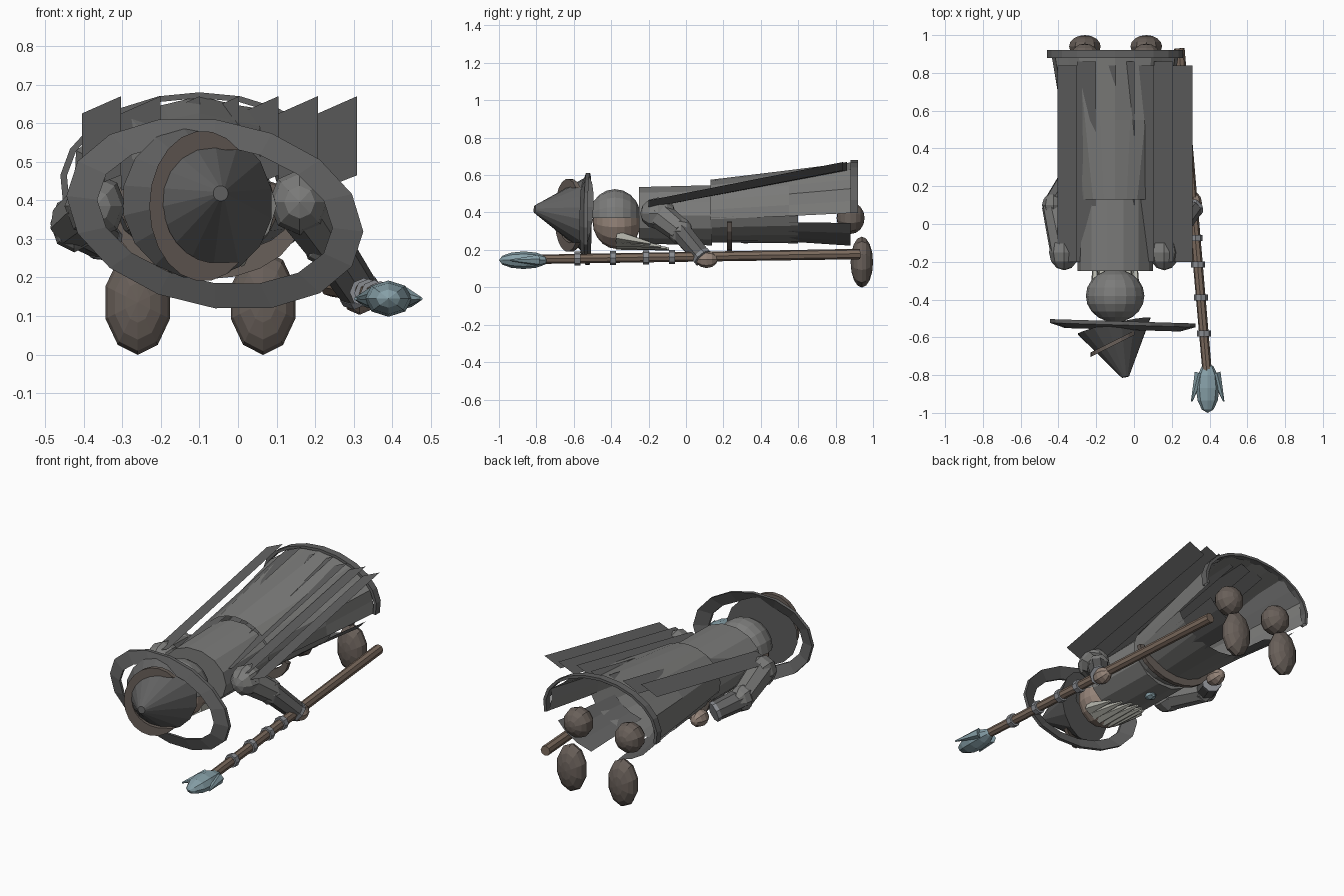
import bpy, bmesh, math
from mathutils import Vector, Matrix

if "Cube" in bpy.data.objects:
    bpy.data.objects.remove(bpy.data.objects["Cube"])


def mat(name, r, g, b):
    m = bpy.data.materials.new(name)
    m.diffuse_color = (r, g, b, 1)
    m.use_nodes = True
    m.node_tree.nodes["Principled BSDF"].inputs["Base Color"].default_value = m.diffuse_color
    return m


CLOTH = mat("cloth", .2, .2, .195)
DARK = mat("dark_cloth", .12, .12, .12)
LEATHER = mat("leather", .14, .115, .1)
WOOD = mat("wood", .2, .145, .11)
SKIN = mat("skin", .3, .23, .19)
BEARD = mat("beard", .45, .45, .4)
METAL = mat("metal", .25, .26, .28)
CRYSTAL = mat("crystal", .24, .35, .39)


def finish(name, bm, m):
    bmesh.ops.recalc_face_normals(bm, faces=bm.faces)
    me = bpy.data.meshes.new(name)
    bm.to_mesh(me)
    bm.free()
    me.materials.append(m)
    ob = bpy.data.objects.new(name, me)
    bpy.context.collection.objects.link(ob)
    return ob


def blob(name, loc, size, m, seg=10, rings=7, cut=None):
    # ellipsoid with poles along y, optionally keeping only z above the centre
    bm = bmesh.new()
    bmesh.ops.create_uvsphere(bm, u_segments=seg, v_segments=rings, radius=1)
    bmesh.ops.rotate(bm, verts=bm.verts, matrix=Matrix.Rotation(math.pi / 2, 3, 'X'))
    if cut is not None:
        bmesh.ops.bisect_plane(bm, geom=bm.verts[:] + bm.edges[:] + bm.faces[:],
                               plane_co=(0, 0, cut), plane_no=(0, 0, -1), clear_outer=True)
    bmesh.ops.scale(bm, verts=bm.verts, vec=size)
    bmesh.ops.translate(bm, verts=bm.verts, vec=loc)
    return finish(name, bm, m)


def rod(name, a, b, r1, r2, m, seg=8):
    # tapered cylinder between two points
    a, b = Vector(a), Vector(b)
    bm = bmesh.new()
    bmesh.ops.create_cone(bm, cap_ends=True, segments=seg, radius1=r1, radius2=r2, depth=(b - a).length)
    q = Vector((0, 0, 1)).rotation_difference(b - a)
    bmesh.ops.transform(bm, verts=bm.verts, matrix=Matrix.Translation((a + b) / 2) @ q.to_matrix().to_4x4())
    return finish(name, bm, m)


def loft(name, sections, m, seg=14, caps=False, arc=(0, 360)):
    # elliptical sections (x, y, z, radius x, radius z, pleat) along y
    bm = bmesh.new()
    full = arc[1] - arc[0] > 359
    n = seg if full else seg + 1
    rows = []
    for x, y, z, rx, rz, pleat in sections:
        row = []
        for i in range(n):
            t = math.radians(arc[0] + (arc[1] - arc[0]) * i / seg)
            k = 1 - pleat * (i % 2)
            row.append(bm.verts.new((x + rx * k * math.cos(t), y, z + rz * k * math.sin(t))))
        rows.append(row)
    for a, b in zip(rows, rows[1:]):
        for i in range(seg):
            j = (i + 1) % n
            bm.faces.new((a[i], a[j], b[j], b[i]))
    if caps:
        bm.faces.new(rows[0])
        bm.faces.new(rows[-1])
    return finish(name, bm, m)


# robe: torso, skirt with a shorter front, two front flaps and a hem at the back
loft("robe_torso", [(-.1, -.25, .385, .2, .155, 0), (-.1, .14, .385, .2, .165, 0)], CLOTH, 14, True)
top = (-.1, .13, .4, .21, .175, 0)
mid = (-.1, .55, .423, .285, .203, .04)
low = (-.1, .9, .445, .345, .225, .06)
loft("robe_skirt_back", [top, mid, low], CLOTH, 12, arc=(-12, 192))
loft("robe_skirt_front", [(-.1, .13, .4, .21, .16, 0), (-.1, .6, .425, .285, .19, 0)],
     CLOTH, 8, arc=(190, 350))
for a in (205, 285):
    loft("front_flap", [(-.1, .45, .42, .26, .175, 0), (-.1, .88, .44, .325, .225, 0)],
         DARK, 3, arc=(a, a + 50))
loft("robe_hem", [(-.1, .88, .445, .345, .22, 0), (-.1, .88, .445, .362, .235, 0),
                  (-.1, .92, .445, .362, .235, 0), (-.1, .92, .445, .345, .22, 0),
                  (-.1, .88, .445, .345, .22, 0)], DARK, 12, arc=(-12, 192))

# cape made of overlapping tilted strips
for i in range(7):
    x = -.405 + .102 * i
    bm = bmesh.new()
    y1 = .84 + .02 * (i % 2)
    pts = [(x, -.2, .425), (x + .102, -.2, .465), (x + .102, y1, .67), (x, y1, .625)]
    bm.faces.new([bm.verts.new(p) for p in pts])
    finish("cape_strip", bm, DARK)

# crescent belt plate hanging in front of the waist
loft("belt", [(-.08, .22, .36, .245, .165, 0), (-.08, .245, .36, .245, .165, 0),
              (-.08, .245, .36, .215, .1, 0), (-.08, .22, .36, .215, .1, 0),
              (-.08, .22, .36, .245, .165, 0)], LEATHER, 10, arc=(185, 355))
blob("belt_gem", (-.1, .02, .215), (.03, .035, .02), CRYSTAL, 6, 4)

# boots and ankles
for x in (-.26, .065):
    blob("boot", (x, .94, .135), (.088, .06, .136), LEATHER, 10, 8)
    blob("ankle", (x, .88, .37), (.082, .075, .085), LEATHER, 10, 8)

# head, hood and beard
blob("face", (-.1, -.37, .355), (.145, .13, .15), SKIN, 14, 10)
blob("hood", (-.1, -.38, .37), (.155, .14, .155), CLOTH, 16, 10, 0)
for i in range(7):
    s = (i - 3) / 3
    rod("beard_lock", (-.1 + .1 * s, -.37, .235 + .04 * s * s),
        (-.1 + .11 * s, -.09 - .1 * s * s, .205 + .03 * s * s), .034, .008, BEARD, 5)

# hat: loose wide brim ring and tilted cone
bm = bmesh.new()
loops = []
for rx, rz, y in ((.385, .245, -.515), (.385, .245, -.535), (.305, .18, -.56), (.305, .18, -.545)):
    loop = []
    for i in range(16):
        t = math.tau * i / 16
        u, v = rx * math.cos(t), rz * math.sin(t)
        loop.append(bm.verts.new((-.06 + u, y - .03 * u, .365 + v - .12 * u)))
    loops.append(loop)
for k in range(4):
    a, b = loops[k], loops[(k + 1) % 4]
    for i in range(16):
        bm.faces.new((a[i], a[(i + 1) % 16], b[(i + 1) % 16], b[i]))
finish("hat_brim", bm, DARK)
rod("hat_cone", (-.105, -.54, .395), (-.045, -.81, .418), .2, .02, DARK, 16)

# crescent ornament slanting around the cone
bm = bmesh.new()
prev = None
for i in range(17):
    t = math.radians(48 + 264 * i / 16)
    w = .075 * math.sin(math.pi * i / 16) ** .5
    ring = []
    for r, d in ((1, -.012), (1, .012), (0, .012), (0, -.012)):
        cut = 0 if r else w
        u = (.14 - cut * .5) * math.cos(t)
        ring.append(bm.verts.new((-.09 + u, -.622 + .5 * u + d, .385 + (.195 - cut) * math.sin(t))))
    if prev:
        for k in range(4):
            bm.faces.new((prev[k], prev[(k + 1) % 4], ring[(k + 1) % 4], ring[k]))
    prev = ring
finish("hat_crescent", bm, LEATHER)

# arms: (shoulder, elbow, wrist, hand)
arms = (((.16, -.15, .395), (.225, -.03, .3), (.31, .08, .17), (.315, .11, .15)),
        ((-.37, -.15, .385), (-.425, .1, .34), (-.355, .23, .3), (-.31, .32, .28)))
for sh, el, wr, ha in arms:
    blob("shoulder", sh, (.08, .095, .085), CLOTH, 8, 6)
    rod("upper_sleeve", sh, el, .075, .065, CLOTH)
    blob("elbow", el, (.062, .065, .075), CLOTH, 8, 6)
    rod("forearm_sleeve", el, wr, .06, .053, DARK)
    d = (Vector(wr) - Vector(el)).normalized() * .02
    rod("cuff", wr, Vector(wr) + d, .055, .055, METAL)
    blob("hand", ha, (.045, .06, .047), SKIN, 8, 6)

# staff with bands and crystal head
top, end = Vector((.387, -.78, .15)), Vector((.24, .93, .178))
rod("staff", top, end, .025, .028, WOOD)
for y in (-.58, -.39, -.215, -.075):
    p = top.lerp(end, (y - top.y) / (end.y - top.y))
    rod("staff_band", p - Vector((0, .016, 0)), p + Vector((0, .016, 0)), .037, .037, METAL)
blob("crystal", (.39, -.868, .145), (.062, .132, .047), CRYSTAL, 8, 6)
for s in (-1, 1):
    rod("crystal_spike", (.39 + .04 * s, -.79, .145), (.39 + .085 * s, -.94, .145), .03, .004, CRYSTAL, 6)
